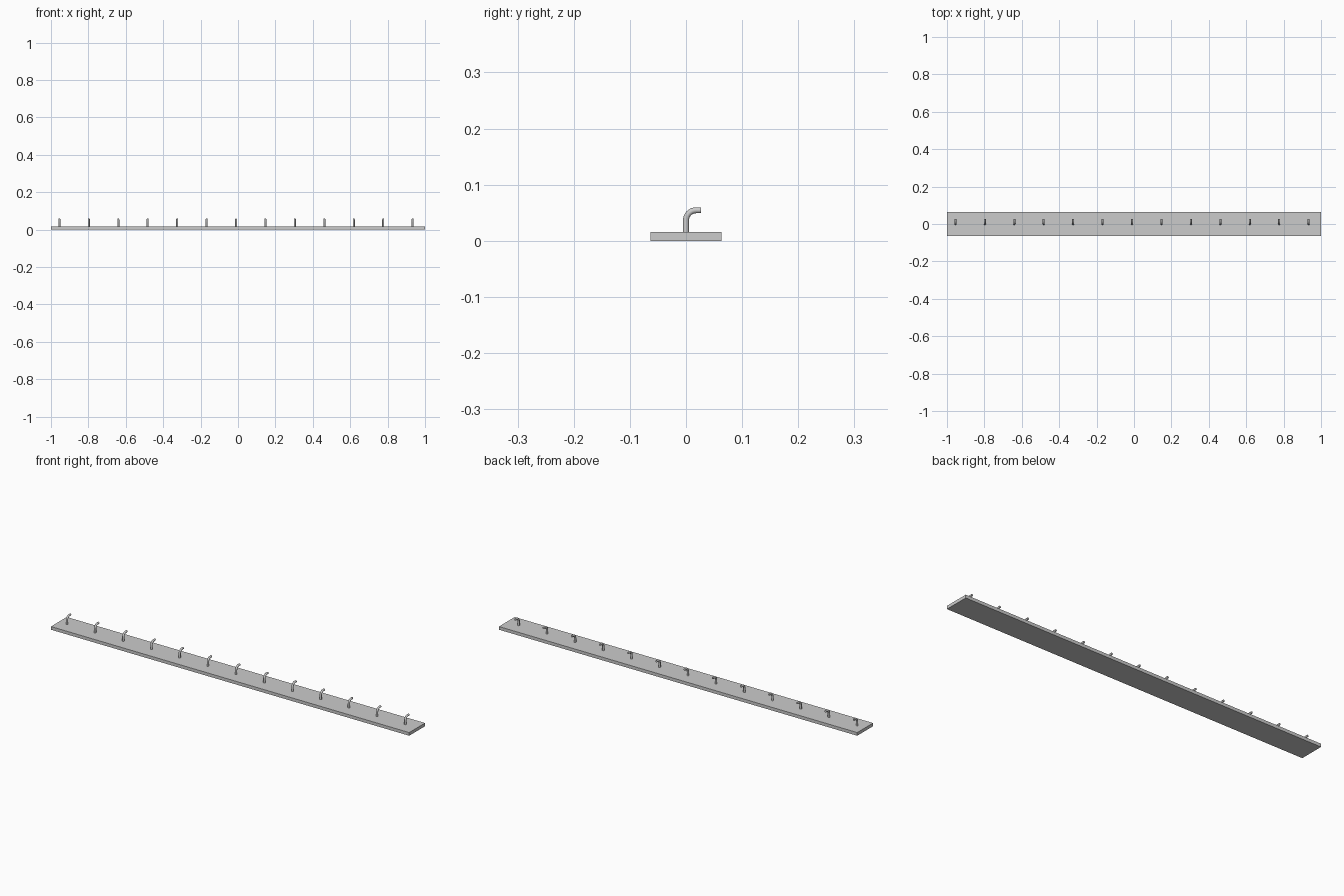
import bpy
from math import sin, cos, pi

if "Cube" in bpy.data.objects:
    bpy.data.objects.remove(bpy.data.objects["Cube"])

BOARD_T = 0.016
HOOKS, FIRST_X, STEP = 13, -0.955, 0.1574
ROD_R, BEND_R, ARM_Z, TIP_Y = 0.0053, 0.018, 0.0545, 0.027

# Backing board
bpy.ops.mesh.primitive_cube_add(size=1, location=(0, 0, BOARD_T / 2))
board = bpy.context.object
board.name = "board"
board.scale = (2, 0.126, BOARD_T)
bpy.ops.object.transform_apply(location=False, rotation=False, scale=True)

# Hook path: straight stem, quarter bend, short arm
path = [(0, BOARD_T - 0.004)]
for i in range(9):
    a = pi / 2 * i / 8
    path.append((BEND_R * (1 - cos(a)), ARM_Z - BEND_R + BEND_R * sin(a)))
path.append((TIP_Y, ARM_Z))

curve = bpy.data.curves.new("hook_path", 'CURVE')
curve.dimensions = '3D'
curve.bevel_depth = ROD_R
curve.bevel_resolution = 6
curve.use_fill_caps = True
spline = curve.splines.new('POLY')
spline.points.add(len(path) - 1)
for p, (y, z) in zip(spline.points, path):
    p.co = (0, y, z, 1)

# First hook as a smooth mesh
hook = bpy.data.objects.new("hook_1", curve)
bpy.context.collection.objects.link(hook)
bpy.ops.object.select_all(action='DESELECT')
hook.select_set(True)
bpy.context.view_layer.objects.active = hook
bpy.ops.object.convert(target='MESH')
hook = bpy.context.object
bpy.ops.object.shade_smooth_by_angle()
hook.location.x = FIRST_X

# Row of matching hooks
for i in range(1, HOOKS):
    copy = hook.copy()
    copy.name = f"hook_{i + 1}"
    copy.location.x = FIRST_X + i * STEP
    bpy.context.collection.objects.link(copy)
